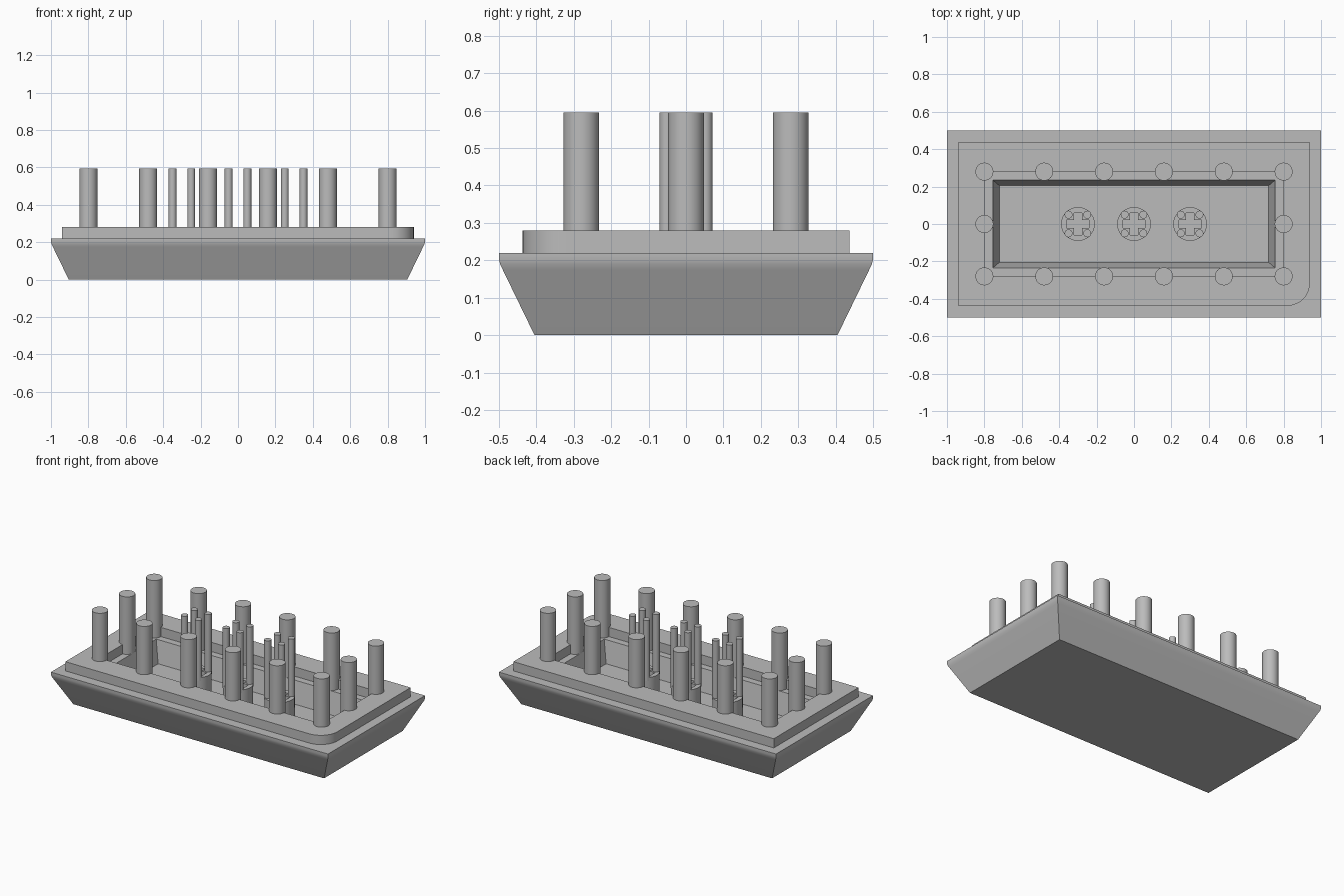
import bpy
import bmesh
from math import cos, sin, tau, radians

if "Cube" in bpy.data.objects:
    bpy.data.objects.remove(bpy.data.objects["Cube"])

GREY = (0.5, 0.5, 0.5, 1)
grey = bpy.data.materials.new("plain grey")
grey.use_nodes = True
grey.diffuse_color = GREY
grey.node_tree.nodes["Principled BSDF"].inputs["Base Color"].default_value = GREY

RIM, TOP, LEDGE, FLOOR = 0.595, 0.28, 0.22, 0.08


def link(name, bm):
    mesh = bpy.data.meshes.new(name)
    bmesh.ops.recalc_face_normals(bm, faces=bm.faces)
    bm.to_mesh(mesh)
    bm.free()
    mesh.materials.append(grey)
    obj = bpy.data.objects.new(name, mesh)
    bpy.context.collection.objects.link(obj)
    return obj


def smooth(obj, angle=30):
    bpy.ops.object.select_all(action="DESELECT")
    obj.select_set(True)
    bpy.context.view_layer.objects.active = obj
    bpy.ops.object.shade_smooth_by_angle(angle=radians(angle))


def box_mesh(hx, hy, z0, z1):
    bm = bmesh.new()
    bmesh.ops.create_cube(bm, size=1)
    for v in bm.verts:
        v.co.x *= 2 * hx
        v.co.y *= 2 * hy
        v.co.z = z1 if v.co.z > 0 else z0
    return bm


def pin(name, x, y, radius, z0):
    bm = bmesh.new()
    bmesh.ops.create_cone(bm, cap_ends=True, segments=32, radius1=radius,
                          radius2=radius, depth=RIM - z0)
    bmesh.ops.translate(bm, verts=bm.verts, vec=(x, y, (RIM + z0) / 2))
    smooth(link(name, bm))


# Hull: rectangular rings from the underside up and down into the pocket
rings = [(0.905, 0.405, 0), (0.99, 0.49, 0.175), (0.997, 0.497, 0.19),
         (1, 0.5, 0.203), (1, 0.5, LEDGE),
         (0.755, 0.235, LEDGE), (0.72, 0.205, FLOOR)]
bm = bmesh.new()
loops = [[bm.verts.new((sx * hx, sy * hy, z))
          for sx, sy in ((-1, -1), (1, -1), (1, 1), (-1, 1))]
         for hx, hy, z in rings]
for low, high in zip(loops, loops[1:]):
    for i in range(4):
        j = (i + 1) % 4
        bm.faces.new((low[i], low[j], high[j], high[i]))
bm.faces.new(loops[0])
bm.faces.new(loops[-1])
smooth(link("hull", bm), 20)

# Raised deck with one rounded corner and a rectangular opening
bm = box_mesh(0.94, 0.437, LEDGE, TOP)
corner = [e for e in bm.edges
          if all(v.co.x > 0 and v.co.y < 0 for v in e.verts)]
bmesh.ops.bevel(bm, geom=corner, offset=0.12, segments=10, profile=0.5,
                affect="EDGES")
deck = link("deck", bm)
cutter = link("deck_cutter", box_mesh(0.8, 0.28, 0.1, 0.4))
cutter.hide_render = True
cut = deck.modifiers.new("opening", "BOOLEAN")
cut.operation = "DIFFERENCE"
cut.solver = "EXACT"
cut.object = cutter
bpy.context.view_layer.objects.active = deck
bpy.ops.object.modifier_apply(modifier=cut.name)
bpy.data.objects.remove(cutter)
smooth(deck)

# Tall pins straddling the edge of the opening
for x in (-0.8, -0.48, -0.16, 0.16, 0.48, 0.8):
    for y in (-0.28, 0.28):
        pin("tall_pin", x, y, 0.048, LEDGE)
for x in (-0.8, 0.8):
    pin("end_pin", x, 0, 0.048, LEDGE)


# Round sockets with a cross-shaped hole and four thin pins each
def socket(x):
    a, b = 0.06, 0.022
    circle = [(0.09 * cos(tau * i / 48), 0.09 * sin(tau * i / 48))
              for i in range(48)]
    arm = [(a, -b), (a, b), (b, b)]
    cross = []
    for turn in range(4):
        c, s = cos(tau * turn / 4), sin(tau * turn / 4)
        cross += [(c * px - s * py, s * px + c * py) for px, py in arm]
    curve = bpy.data.curves.new("socket", "CURVE")
    curve.dimensions = "2D"
    curve.fill_mode = "BOTH"
    curve.extrude = (LEDGE - FLOOR) / 2
    for outline in (circle, cross):
        spline = curve.splines.new("POLY")
        spline.points.add(len(outline) - 1)
        for point, (px, py) in zip(spline.points, outline):
            point.co = (px, py, 0, 1)
        spline.use_cyclic_u = True
    curve.materials.append(grey)
    obj = bpy.data.objects.new("socket", curve)
    obj.location = (x, 0, (LEDGE + FLOOR) / 2)
    bpy.context.collection.objects.link(obj)
    bpy.ops.object.select_all(action="DESELECT")
    obj.select_set(True)
    bpy.context.view_layer.objects.active = obj
    bpy.ops.object.convert(target="MESH")
    smooth(bpy.context.object)


for x in (-0.3, 0, 0.3):
    socket(x)
    for dx in (-0.05, 0.05):
        for dy in (-0.05, 0.05):
            pin("thin_pin", x + dx, dy, 0.021, LEDGE - 0.02)
